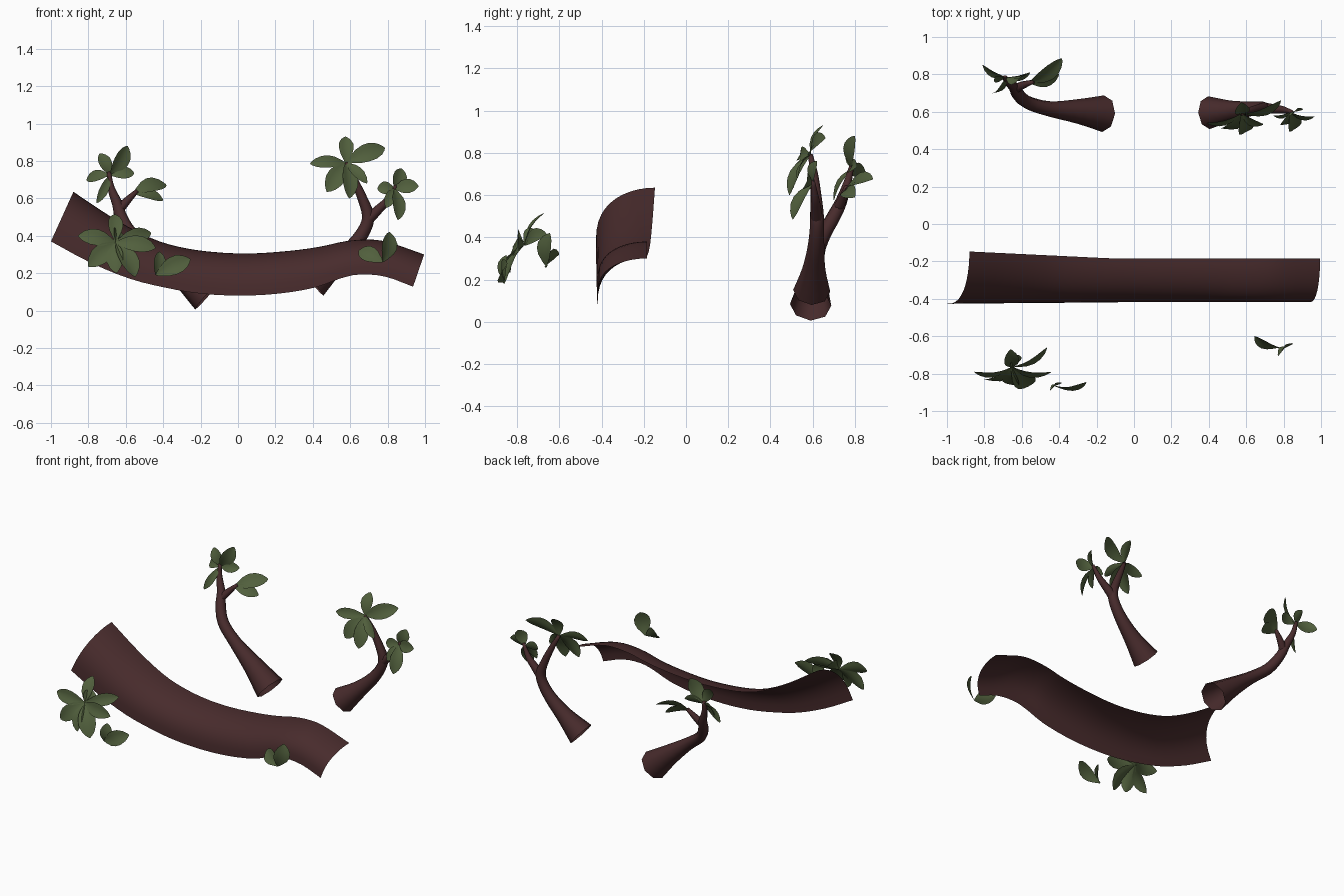
import bpy, math
from mathutils import Vector as V

if "Cube" in bpy.data.objects:
    bpy.data.objects.remove(bpy.data.objects["Cube"])


def material(name, rgb):
    m = bpy.data.materials.new(name)
    m.diffuse_color = (*rgb, 1)
    m.use_nodes = True
    m.node_tree.nodes["Principled BSDF"].inputs["Base Color"].default_value = m.diffuse_color
    return m


BARK = material("dark_red_bark", (0.064, 0.024, 0.025))
LEAF = material("olive_leaf", (0.082, 0.115, 0.046))


def make(name, verts, faces, mat):
    me = bpy.data.meshes.new(name)
    me.from_pydata([tuple(v) for v in verts], [], faces)
    me.materials.append(mat)
    for p in me.polygons:
        p.use_smooth = True
    ob = bpy.data.objects.new(name, me)
    bpy.context.collection.objects.link(ob)
    return ob


def spline(pts, n):
    """Catmull-Rom through tuples of any length."""
    p = [V(q) for q in pts]
    p = [p[0] * 2 - p[1]] + p + [p[-1] * 2 - p[-2]]
    out = []
    for i in range(1, len(p) - 2):
        a, b, c, d = p[i - 1:i + 3]
        for k in range(n):
            t = k / n
            out.append(0.5 * (2 * b + (c - a) * t + (2 * a - 5 * b + 4 * c - d) * t * t
                              + (3 * b - a - 3 * c + d) * t ** 3))
    return out + [p[-2]]


def grid_faces(rows, cols, wrap=False):
    f = []
    for i in range(rows - 1):
        for j in range(cols if wrap else cols - 1):
            k = (j + 1) % cols
            f.append((i * cols + j, i * cols + k, (i + 1) * cols + k, (i + 1) * cols + j))
    return f


# Trunk: open quarter-tube shell, stations give top edge (x, z) and lower front edge (x, z)
top = [(-.88, .635), (-.66, .49), (-.47, .39), (-.32, .342), (-.15, .315), (.06, .305),
       (.28, .32), (.44, .342), (.57, .37), (.70, .38), (.81, .364), (.995, .30)]
low = [(-1, .37), (-.79, .257), (-.58, .171), (-.39, .123), (-.2, .091), (.01, .08),
       (.22, .091), (.41, .123), (.545, .171), (.65, .193), (.786, .182), (.936, .128)]
T, L = spline(top, 3), spline(low, 3)
verts, COLS = [], 12
for a, b in zip(T, L):
    back = -.185 + .038 * min(1, max(0, (-a.x - .1) / .78))
    front = -.418 - .01 * max(0, -a.x)
    for j in range(COLS):
        th = math.pi / 2 * j / (COLS - 1)
        c = max(0, math.cos(th)) ** 0.75
        y = back + (front - back) * math.sin(th)
        verts.append((b.x + (a.x - b.x) * c, y, b.y + (a.y - b.y) * c))
make("trunk_shell", verts, grid_faces(len(T), COLS), BARK)


# Branch tubes: points are (x, y, z, radius)
def tube(name, pts, sides=8):
    s = [(V(q[:3]), q[3]) for q in spline(pts, 3)]
    verts = []
    for i, (c, r) in enumerate(s):
        t = (s[min(i + 1, len(s) - 1)][0] - s[max(i - 1, 0)][0]).normalized()
        u = (V((0, 1, 0)) - t * t.y).normalized()
        w = t.cross(u)
        for j in range(sides):
            a = 2 * math.pi * j / sides
            verts.append(c + (u * math.cos(a) + w * math.sin(a)) * r)
    faces = grid_faces(len(s), sides, True)
    faces.append(tuple((len(s) - 1) * sides + j for j in range(sides)))
    return make(name, verts, faces, BARK)


tube("left_branch", [(-.165, .59, .08, .098), (-.30, .602, .195, .066), (-.45, .615, .315, .041),
                     (-.57, .65, .41, .036), (-.625, .70, .50, .033), (-.645, .735, .57, .028),
                     (-.68, .765, .66, .019), (-.69, .785, .74, .011)])
tube("left_branch_twig", [(-.635, .72, .54, .026), (-.60, .74, .58, .022), (-.54, .76, .64, .011)])
tube("right_branch", [(.40, .595, .147, .088), (.52, .605, .25, .055), (.62, .615, .35, .04),
                      (.68, .62, .44, .034), (.695, .62, .51, .032), (.665, .615, .60, .026),
                      (.62, .605, .70, .02), (.575, .59, .79, .011)])
tube("right_branch_twig", [(.69, .62, .48, .03), (.75, .615, .54, .025), (.80, .61, .59, .019),
                           (.845, .60, .67, .009)])


# Leaves: creased, slightly bowed blades from base to tip
def leaf(name, base, tip, width, facing):
    base, tip = V(base), V(tip)
    d = tip - base
    n = V(facing)
    n = (n - d * (n.dot(d) / d.length_squared)).normalized()
    side = d.normalized().cross(n)
    verts = []
    for t, w in ((0, .08), (.15, .45), (.32, .82), (.5, 1), (.68, .97), (.85, .68), (.95, .32), (1, .03)):
        mid = base + d * t + n * (d.length * .1 * math.sin(math.pi * t))
        h = w * width / 2
        for k in (-1, -.5, 0, .5, 1):
            verts.append(mid + side * (h * k) + n * (abs(k) * h * .22))
    make(name, verts, grid_faces(8, 5), LEAF)


# Each leaf: tip x, y, z, width and a sideways turn of its face
def cluster(name, base, facing, tips):
    for i, (x, y, z, w, turn) in enumerate(tips):
        f = V(facing) + V((turn, 0, 0))
        leaf(f"{name}_leaf_{i + 1}", base, (x, y, z), w * math.sqrt(1 + .5 * turn * turn), f)


cluster("front_left", (-.655, -.765, .365), (.15, -1, .3), [
    (-.66, -.67, .515, .08, 0), (-.465, -.66, .415, .08, 0), (-.44, -.79, .335, .09, 0),
    (-.55, -.86, .18, .11, .4), (-.65, -.86, .20, .09, -.4), (-.80, -.83, .235, .10, 0),
    (-.855, -.79, .40, .09, 0), (-.64, -.70, .43, .08, .8)])
cluster("front_low", (-.44, -.86, .19), (.1, -1, .25), [
    (-.255, -.845, .275, .10, 0), (-.42, -.85, .315, .07, .6)])
cluster("front_right", (.775, -.66, .26), (.1, -1, .3), [
    (.81, -.645, .42, .09, .8), (.645, -.60, .32, .09, 0)])
cluster("left_branch_top", (-.685, .785, .725), (.45, -.8, .4), [
    (-.59, .80, .88, .09, .4), (-.74, .79, .84, .07, -.3), (-.555, .81, .735, .07, 0),
    (-.81, .85, .70, .07, 0), (-.755, .70, .575, .05, 0)])
cluster("left_twig", (-.56, .755, .625), (.2, -.8, .8), [
    (-.385, .885, .675, .10, 0), (-.40, .80, .59, .08, 0)])
cluster("right_branch_top", (.575, .59, .79), (.2, -1, .4), [
    (.575, .65, .93, .08, 0), (.785, .66, .87, .10, 0), (.385, .54, .785, .07, 0),
    (.475, .51, .635, .10, 0), (.595, .49, .60, .09, .4), (.69, .53, .68, .06, 0)])
cluster("right_twig", (.835, .60, .655), (.25, -1, .3), [
    (.875, .62, .76, .08, .4), (.965, .575, .665, .08, 0), (.855, .505, .485, .08, .5),
    (.745, .58, .65, .07, 0), (.79, .53, .55, .06, 0)])
